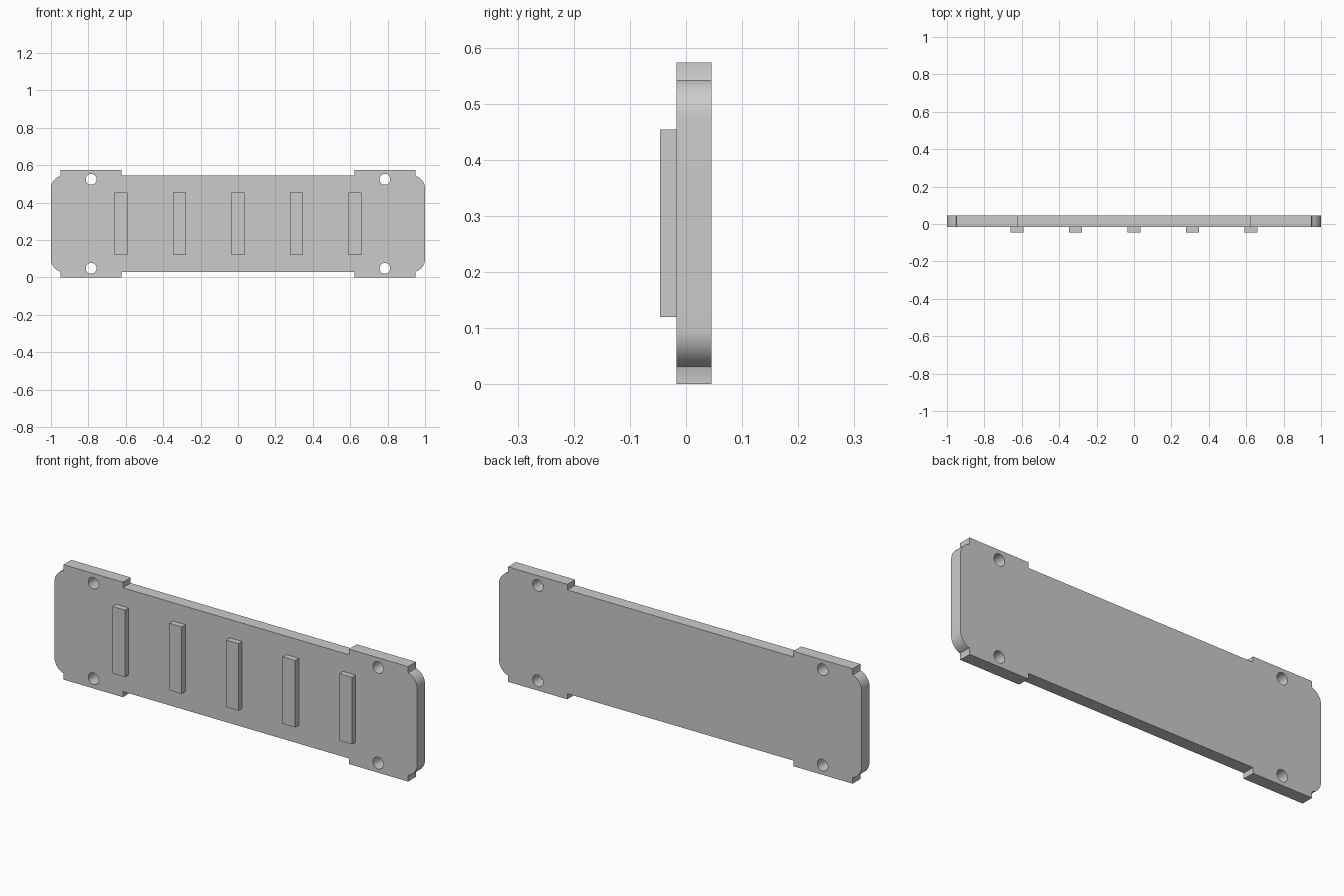
import bpy, bmesh
from math import sin, cos, pi, radians

if "Cube" in bpy.data.objects:
    bpy.data.objects.remove(bpy.data.objects["Cube"])

MID = 0.2865                  # height of the plate's centre line
FRONT, BACK = -0.017, 0.045   # plate thickness
HALF, BODY = 0.2865, 0.2585   # half heights at the tabs and at the waist

grey = bpy.data.materials.new("light grey")
grey.use_nodes = True
colour = (0.6, 0.6, 0.6, 1)
grey.diffuse_color = colour
grey.node_tree.nodes["Principled BSDF"].inputs["Base Color"].default_value = colour


def prism(name, outline, y0, y1):
    """Extrude an outline of (x, z) points from y0 to y1."""
    bm = bmesh.new()
    face = bm.faces.new([bm.verts.new((x, y0, z)) for x, z in outline])
    side = bmesh.ops.extrude_face_region(bm, geom=[face])["geom"]
    moved = [v for v in side if isinstance(v, bmesh.types.BMVert)]
    bmesh.ops.translate(bm, verts=moved, vec=(0, y1 - y0, 0))
    bmesh.ops.recalc_face_normals(bm, faces=bm.faces)
    mesh = bpy.data.meshes.new(name)
    bm.to_mesh(mesh)
    bm.free()
    mesh.materials.append(grey)
    obj = bpy.data.objects.new(name, mesh)
    bpy.context.collection.objects.link(obj)
    return obj


# Plate: one quarter of the outline, mirrored to all four corners
R = 0.07
arc = [(1 - R + R * cos(a), BODY - R + R * sin(a))
       for a in (radians(72) * i / 10 for i in range(11))]
quarter = arc + [(0.95, BODY), (0.95, HALF), (0.623, HALF), (0.623, BODY)]
upper = quarter + [(-x, z) for x, z in reversed(quarter)]
outline = upper + [(-x, -z) for x, z in upper]
plate = prism("plate", [(x, MID + z) for x, z in outline], FRONT, BACK)

# Screw holes near the four corners
for sx in (-1, 1):
    for sz in (-1, 1):
        circle = [(sx * 0.785 + 0.029 * cos(2 * pi * i / 32),
                   MID + sz * 0.238 + 0.029 * sin(2 * pi * i / 32)) for i in range(32)]
        cutter = prism("hole_cutter", circle, FRONT - 0.05, BACK + 0.05)
        cutter.hide_render = True
        cut = plate.modifiers.new("screw hole", 'BOOLEAN')
        cut.object = cutter
        cut.solver = 'EXACT'
        bpy.context.view_layer.objects.active = plate
        bpy.ops.object.modifier_apply(modifier=cut.name)
        bpy.data.objects.remove(cutter)

# Smooth the rounded corners and hole walls, keeping edges sharp
bpy.ops.object.select_all(action='DESELECT')
plate.select_set(True)
bpy.context.view_layer.objects.active = plate
bpy.ops.object.shade_smooth_by_angle(angle=radians(30))

# Five upright ribs on the front
W, H = 0.0345, 0.167
for i in range(-2, 3):
    x = i * 0.313
    prism(f"rib_{i + 3}", [(x - W, MID - H), (x + W, MID - H),
                           (x + W, MID + H), (x - W, MID + H)], -0.046, FRONT)
